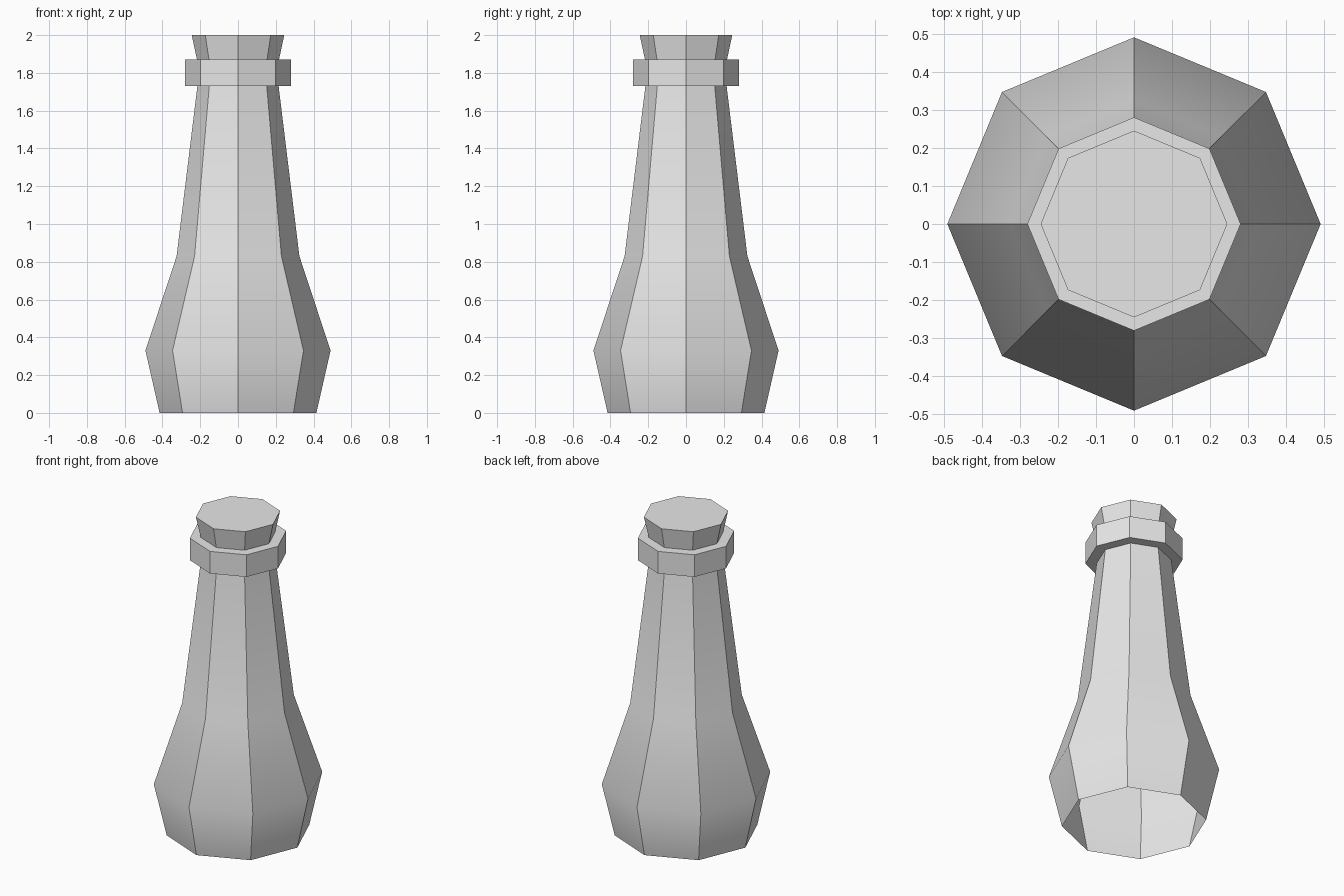
import bpy
import bmesh
from math import cos, sin, pi, radians

SIDES = 8

cube = bpy.data.objects.get("Cube")
if cube:
    bpy.data.objects.remove(cube, do_unlink=True)

grey = bpy.data.materials.new("light_grey")
grey.use_nodes = True
grey.diffuse_color = (0.8, 0.8, 0.8, 1)
grey.node_tree.nodes["Principled BSDF"].inputs["Base Color"].default_value = (0.8, 0.8, 0.8, 1)


def lathe(name, profile, cap_top=False):
    """Sweep (radius, height) points into an eight-sided shell with corners on the axes."""
    bm = bmesh.new()
    rings = []
    for r, z in profile:
        rings.append([bm.verts.new((r * cos(2 * pi * i / SIDES), r * sin(2 * pi * i / SIDES), z))
                      for i in range(SIDES)])
    for low, high in zip(rings, rings[1:]):
        for i in range(SIDES):
            j = (i + 1) % SIDES
            bm.faces.new((low[i], low[j], high[j], high[i]))
    if cap_top:
        bm.faces.new(rings[-1])
    mesh = bpy.data.meshes.new(name)
    bm.to_mesh(mesh)
    bm.free()
    mesh.materials.append(grey)
    obj = bpy.data.objects.new(name, mesh)
    bpy.context.collection.objects.link(obj)
    # Soft along the height, crisp between the eight sides
    bpy.ops.object.select_all(action="DESELECT")
    obj.select_set(True)
    bpy.context.view_layer.objects.active = obj
    bpy.ops.object.shade_smooth_by_angle(angle=radians(30))
    return obj


# Bulging bottle body, open underneath
lathe("bottle_body", [(0.415, 0), (0.49, 0.33), (0.325, 0.83), (0.215, 1.73)])

# Wide collar around the neck
lathe("neck_collar", [(0.215, 1.73), (0.28, 1.73), (0.28, 1.87), (0.217, 1.87)])

# Flared stopper with a flat top
lathe("stopper", [(0.217, 1.87), (0.245, 2.0)], cap_top=True)
